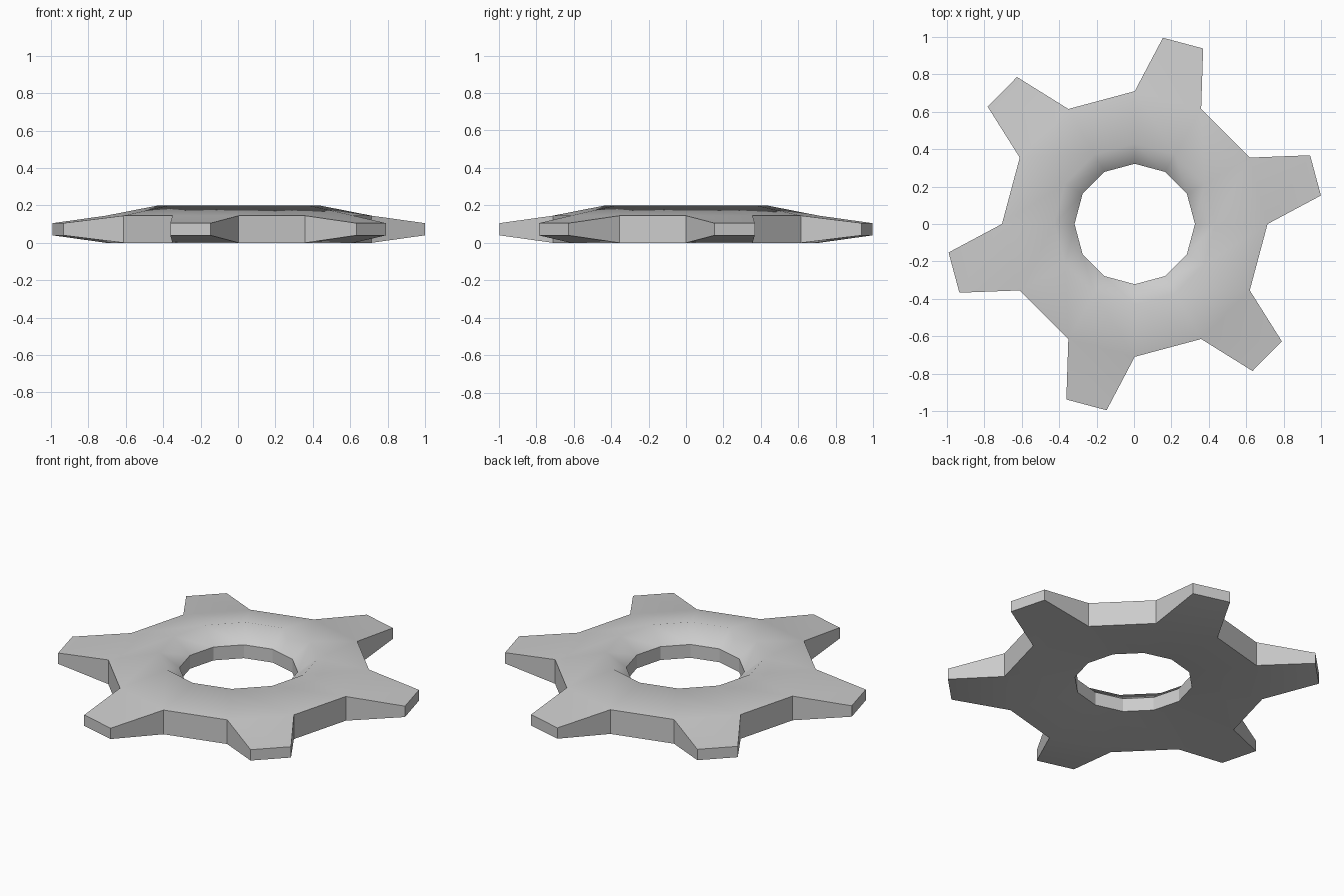
import bpy, bmesh
from math import cos, sin, radians

if "Cube" in bpy.data.objects:
    bpy.data.objects.remove(bpy.data.objects["Cube"])

CX = 0.004   # the hub sits a hair off the bounding centre
SEG = 12

bm = bmesh.new()


def vert(r, deg, z):
    a = radians(deg)
    return bm.verts.new((CX + r * cos(a), r * sin(a), z))


def face(*vs, smooth=False):
    bm.faces.new(vs).smooth = smooth


# closed hub cross-section (radius, z): top hole rim, crest, outer top, outer bottom, bottom hole rim
profile = [(0.322, 0.115), (0.43, 0.20), (0.71, 0.145), (0.71, 0.0), (0.322, 0.035)]
rings = [[vert(r, 30 * i, z) for i in range(SEG)] for r, z in profile]

for i in range(SEG):
    j = (i + 1) % SEG
    # hub: smooth dished top and shallow underside, flat walls
    for k in range(len(profile)):
        if k == 2 and i % 2 == 0:
            continue  # opening for a tooth
        a, b = rings[k], rings[(k + 1) % len(profile)]
        face(a[i], b[i], b[j], a[j], smooth=k in (0, 1, 3))
    # tooth: tapers outward in width and thickness
    if i % 2 == 0:
        t0, t1, b0, b1 = rings[2][i], rings[2][j], rings[3][i], rings[3][j]
        p0, p1 = vert(1.007, 30 * i + 8.7, 0.105), vert(1.007, 30 * i + 21.4, 0.105)
        q0, q1 = vert(1.007, 30 * i + 8.7, 0.04), vert(1.007, 30 * i + 21.4, 0.04)
        face(t0, p0, p1, t1, smooth=True)
        face(b0, b1, q1, q0, smooth=True)
        face(t0, b0, q0, p0)
        face(t1, p1, q1, b1)
        face(p0, q0, q1, p1)

bmesh.ops.recalc_face_normals(bm, faces=bm.faces)
mesh = bpy.data.meshes.new("toothed_ring")
bm.to_mesh(mesh)
bm.free()
bpy.context.collection.objects.link(bpy.data.objects.new("toothed_ring", mesh))
